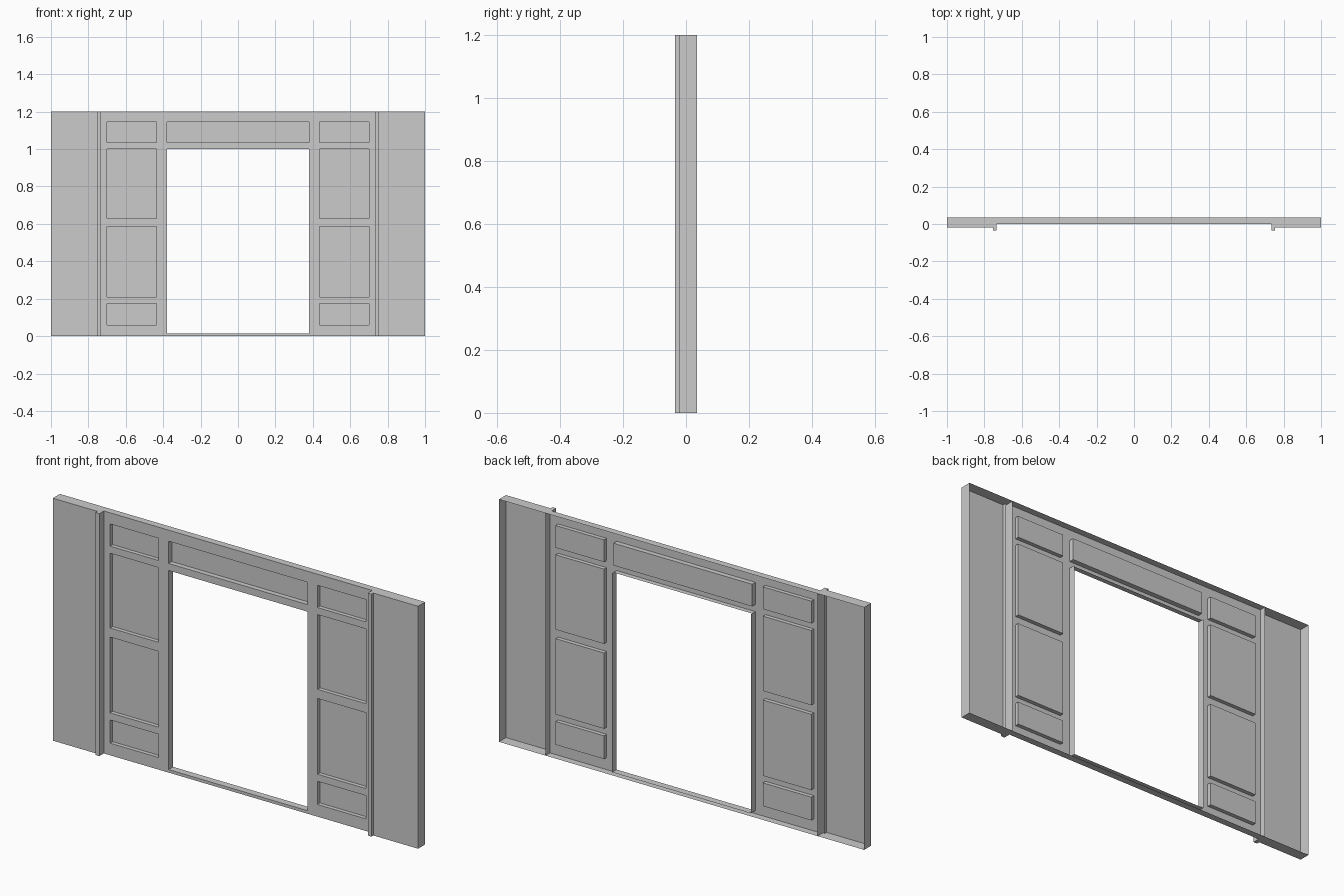
import bpy, bmesh
from mathutils import Vector

if "Cube" in bpy.data.objects:
    bpy.data.objects.remove(bpy.data.objects["Cube"])

H, BACK, WALL = 1.2, 0.035, -0.02


def rect(bm, lo, hi, sign):
    """Axis-aligned quad; the flat axis is its normal, sign gives the facing."""
    lo, hi = Vector(lo), Vector(hi)
    n = [i for i in range(3) if abs(hi[i] - lo[i]) < 1e-6][0]
    a, b = (n + 1) % 3, (n + 2) % 3
    pts = []
    for u, v in ((0, 0), (1, 0), (1, 1), (0, 1)):
        p = lo.copy()
        p[a] = (lo, hi)[u][a]
        p[b] = (lo, hi)[v][b]
        pts.append(p)
    if sign < 0:
        pts.reverse()
    bm.faces.new([bm.verts.new(p) for p in pts])


def finish(name, bm):
    """Make the right-half object and mirror it across x = 0."""
    bmesh.ops.remove_doubles(bm, verts=bm.verts, dist=1e-5)
    me = bpy.data.meshes.new(name)
    bm.to_mesh(me)
    bm.free()
    ob = bpy.data.objects.new(name, me)
    bpy.context.collection.objects.link(ob)
    ob.modifiers.new("mirror", 'MIRROR').use_clip = True
    return ob


def recess(bm, x0, x1, z0, z1, d, inner_wall=True):
    """Sunken panel with its rim walls, open to the front."""
    rect(bm, (x0, d, z0), (x1, d, z1), -1)
    if inner_wall:
        rect(bm, (x0, 0, z0), (x0, d, z1), 1)
    rect(bm, (x1, 0, z0), (x1, d, z1), -1)
    rect(bm, (x0, 0, z0), (x1, d, z0), 1)
    rect(bm, (x0, 0, z1), (x1, d, z1), -1)


# side walls: thin shells, open at the back
bm = bmesh.new()
rect(bm, (0.745, WALL, 0), (1, WALL, H), -1)
rect(bm, (1, WALL, 0), (1, BACK, H), 1)
rect(bm, (0.745, WALL, 0), (0.745, BACK, H), -1)
rect(bm, (0.745, WALL, H), (1, BACK, H), 1)
rect(bm, (0.745, WALL, 0), (1, BACK, 0), -1)
finish("side_wall", bm)

# upright trim posts between side walls and centre
bm = bmesh.new()
for z, s in ((0, -1), (H, 1)):
    rect(bm, (0.735, -0.035, z), (0.755, 0, z), s)
for x, s in ((0.735, -1), (0.755, 1)):
    rect(bm, (x, -0.035, 0), (x, 0, H), s)
rect(bm, (0.735, -0.035, 0), (0.755, -0.035, H), -1)
finish("trim_post", bm)

# flat face of the centre frame: stiles and rails
bm = bmesh.new()
DOOR, PAN0, PAN1, EDGE = 0.38, 0.435, 0.70, 0.745
rect(bm, (0, 0, 1.145), (EDGE, 0, H), -1)
rect(bm, (0, 0, 0), (DOOR, 0, 0.015), -1)
rect(bm, (0, 0, 1.0), (DOOR, 0, 1.035), -1)
rect(bm, (DOOR, 0, 0), (PAN0, 0, 1.145), -1)
rect(bm, (PAN1, 0, 0), (EDGE, 0, 1.145), -1)
for z0, z1 in ((0, 0.06), (0.175, 0.21), (0.585, 0.63), (1.0, 1.035)):
    rect(bm, (PAN0, 0, z0), (PAN1, 0, z1), -1)
# top and bottom returns
rect(bm, (0, 0, H), (EDGE, BACK, H), 1)
rect(bm, (0, 0, 0), (EDGE, BACK, 0), -1)
finish("centre_frame", bm)

# sunken panels beside the doorway and above it
bm = bmesh.new()
for z0, z1 in ((0.06, 0.175), (0.21, 0.585), (0.63, 1.0), (1.035, 1.145)):
    recess(bm, PAN0, PAN1, z0, z1, 0.02)
finish("side_panels", bm)
bm = bmesh.new()
recess(bm, 0, DOOR, 1.035, 1.145, 0.025, inner_wall=False)
finish("header_panel", bm)

# doorway lining: jamb, head and sill
bm = bmesh.new()
rect(bm, (DOOR, 0, 0.015), (DOOR, BACK, 1.0), -1)
rect(bm, (0, 0, 1.0), (DOOR, 0.025, 1.0), -1)
rect(bm, (0, 0, 0.015), (DOOR, BACK, 0.015), 1)
finish("doorway_lining", bm)
